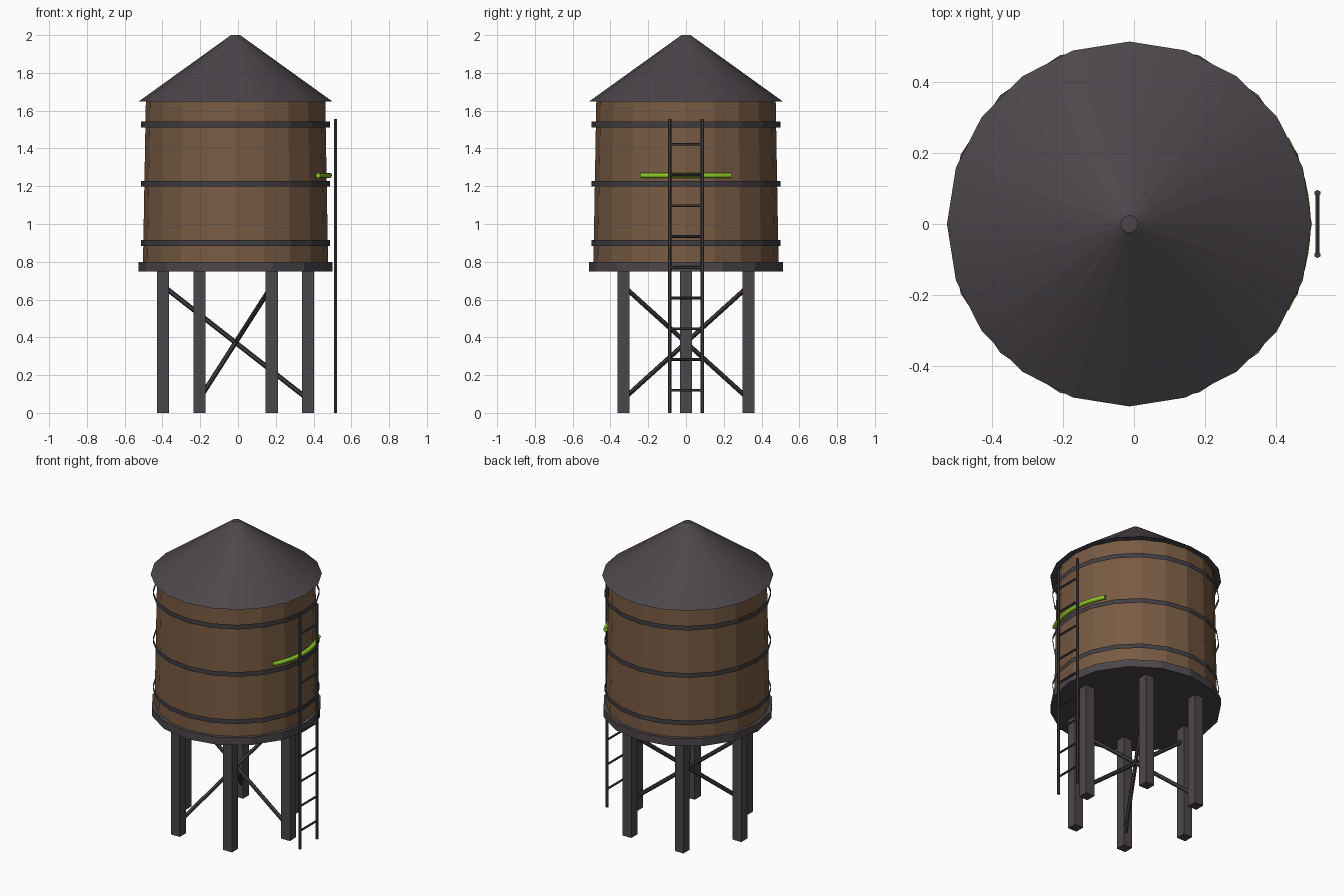
import bpy, math
from mathutils import Vector

if "Cube" in bpy.data.objects:
    bpy.data.objects.remove(bpy.data.objects["Cube"])

CX = -0.013  # tank axis (the ladder shifts the overall centre)


def material(name, rgb):
    m = bpy.data.materials.new(name)
    m.diffuse_color = (*rgb, 1)
    m.use_nodes = True
    m.node_tree.nodes["Principled BSDF"].inputs["Base Color"].default_value = m.diffuse_color
    return m


WOOD = material("brown wood", (0.188, 0.105, 0.056))
STEEL = material("dark grey", (0.072, 0.062, 0.070))
IRON = material("iron grey", (0.052, 0.048, 0.053))
GREEN = material("lime green", (0.27, 0.58, 0.02))


def finish(name, mat):
    ob = bpy.context.object
    ob.name = name
    ob.data.materials.append(mat)
    return ob


def drum(name, mat, sides, r1, r2, z1, z2, caps='NGON'):
    # first vertex of a cone primitive lies on +y, so 16 and 20 sides also have one on x
    bpy.ops.mesh.primitive_cone_add(vertices=sides, radius1=r1, radius2=r2, depth=z2 - z1,
                                    end_fill_type=caps, location=(CX, 0, (z1 + z2) / 2))
    return finish(name, mat)


def rod(name, mat, a, b, r, sides=6):
    a, b = Vector(a), Vector(b)
    d = b - a
    bpy.ops.mesh.primitive_cylinder_add(vertices=sides, radius=r, depth=d.length,
                                        location=(a + b) / 2,
                                        rotation=d.to_track_quat('Z', 'Y').to_euler())
    return finish(name, mat)


# Tank, platform and roof
drum("platform", STEEL, 16, 0.514, 0.514, 0.748, 0.798)
drum("tank", WOOD, 20, 0.490, 0.475, 0.798, 1.65)
drum("roof", STEEL, 20, 0.514, 0.024, 1.648, 2.0)
bpy.ops.object.shade_smooth_by_angle(angle=math.radians(30))

# Hoops: open bands standing slightly off the wood
for i, z in enumerate((0.899, 1.213, 1.527)):
    drum(f"hoop_{i + 1}", IRON, 20, 0.501, 0.501, z - 0.015, z + 0.015, 'NOTHING')

# Six legs on a circle
LEG_R = 0.383
spots = [(CX + LEG_R * math.cos(math.radians(60 * i)),
          LEG_R * math.sin(math.radians(60 * i))) for i in range(6)]
for i, (x, y) in enumerate(spots):
    bpy.ops.mesh.primitive_cube_add(size=1, location=(x, y, 0.375))
    bpy.context.object.scale = (0.064, 0.064, 0.75)
    finish(f"leg_{i + 1}", STEEL)

# Three braces crossing in the middle, high at every second leg
for i in (1, 3, 5):
    rod(f"brace_{i // 2 + 1}", IRON, (*spots[i], 0.672), (*spots[(i + 3) % 6], 0.073), 0.013)

# Ladder
LX = 0.517
for side, y in (("front", -0.087), ("back", 0.087)):
    rod(f"ladder_rail_{side}", IRON, (LX, y, 0), (LX, y, 1.557), 0.009)
for i in range(9):
    z = 0.12 + i * 0.1628
    rod(f"ladder_rung_{i + 1}", IRON, (LX, -0.087, z), (LX, 0.087, z), 0.007)

# Green strip bent round the tank behind the ladder
curve = bpy.data.curves.new("green_strip", 'CURVE')
curve.dimensions = '3D'
curve.bevel_depth = 0.014
curve.bevel_resolution = 2
curve.use_fill_caps = True
N = 13
path = curve.splines.new('POLY')
path.points.add(N - 1)
for i, p in enumerate(path.points):
    a = math.radians(-28.5 + 57 * i / (N - 1))
    p.co = (CX + 0.497 * math.cos(a), 0.497 * math.sin(a), 1.257, 1)
curve.materials.append(GREEN)
strip = bpy.data.objects.new("green_strip", curve)
bpy.context.collection.objects.link(strip)
